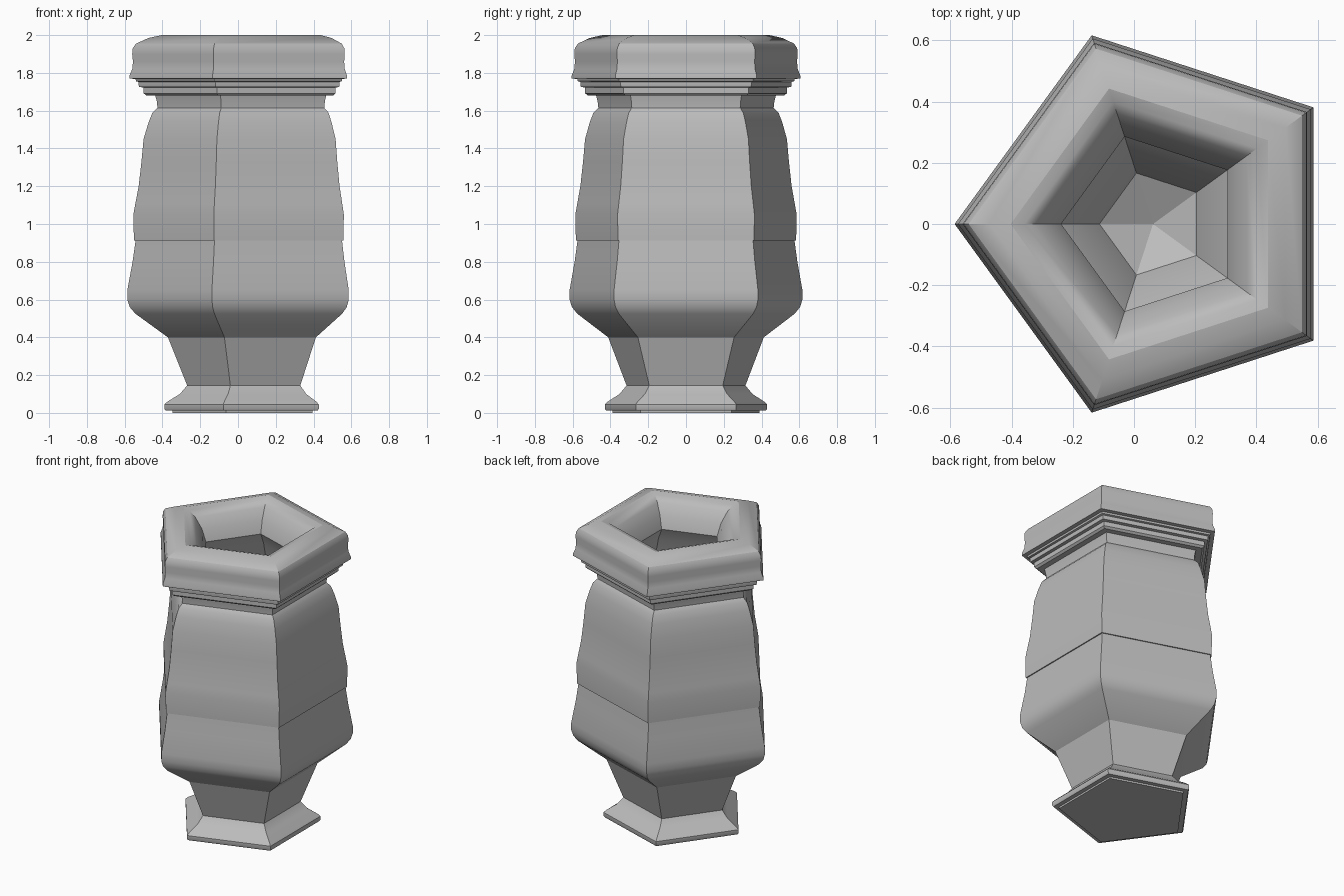
import bpy, bmesh, math

SIDES = 5
AXIS_X = 0.062   # offset that centres the five-sided footprint

stone = bpy.data.materials.new("grey_stone")
stone.diffuse_color = (0.5, 0.5, 0.5, 1)


def pentagon_lathe(name, profile):
    """Sweep (corner radius, height) points round five sides, a corner on -x."""
    bm = bmesh.new()
    rings = []
    for r, z in profile:
        if r == 0:
            rings.append([bm.verts.new((AXIS_X, 0, z))] * SIDES)
            continue
        angles = [math.pi + i * math.tau / SIDES for i in range(SIDES)]
        rings.append([bm.verts.new((AXIS_X + r * math.cos(a), r * math.sin(a), z))
                      for a in angles])
    for low, high in zip(rings, rings[1:]):
        for i in range(SIDES):
            j = (i + 1) % SIDES
            corners = dict.fromkeys((low[i], low[j], high[j], high[i]))
            bm.faces.new(list(corners))
    mesh = bpy.data.meshes.new(name)
    bm.to_mesh(mesh)
    bm.free()
    obj = bpy.data.objects.new(name, mesh)
    bpy.context.collection.objects.link(obj)
    mesh.materials.append(stone)
    bpy.ops.object.select_all(action='DESELECT')
    obj.select_set(True)
    bpy.context.view_layer.objects.active = obj
    bpy.ops.object.shade_smooth_by_angle(angle=math.radians(30))
    return obj


# Stepped foot with a closed underside
pentagon_lathe("foot", [
    (0, 0), (0.41, 0), (0.41, 0.012), (0.445, 0.012), (0.452, 0.022),
    (0.452, 0.045), (0.435, 0.06), (0.37, 0.10), (0.331, 0.145)])

# Flared stem and lower belly
pentagon_lathe("lower_body", [
    (0.331, 0.145), (0.361, 0.22), (0.433, 0.40), (0.605, 0.525),
    (0.635, 0.56), (0.648, 0.60), (0.648, 0.65), (0.62, 0.80), (0.604, 0.912)])

# Upper body overlapping the belly with a small ledge
pentagon_lathe("upper_body", [
    (0.604, 0.912), (0.613, 0.912), (0.616, 1.05), (0.605, 1.11),
    (0.588, 1.20), (0.573, 1.33), (0.562, 1.45), (0.535, 1.54),
    (0.515, 1.59), (0.488, 1.615)])

# Neck and stepped collar
pentagon_lathe("neck", [(0.488, 1.615), (0.492, 1.65), (0.50, 1.68)])
pentagon_lathe("collar", [
    (0.50, 1.68), (0.546, 1.68), (0.562, 1.692), (0.562, 1.722),
    (0.585, 1.726), (0.588, 1.735), (0.588, 1.752), (0.602, 1.756),
    (0.605, 1.768), (0.637, 1.77)])

# Rounded rim, rolling over to the throat
pentagon_lathe("rim", [
    (0.637, 1.77), (0.637, 1.785), (0.622, 1.82), (0.618, 1.86),
    (0.622, 1.90), (0.619, 1.93), (0.602, 1.955), (0.535, 1.985),
    (0.465, 2.0), (0.42, 1.988), (0.38, 1.955), (0.33, 1.89), (0.30, 1.81)])

# Hollow inside, following the outer body down to a shallow floor
pentagon_lathe("inner_wall", [
    (0.30, 1.81), (0.36, 1.72), (0.40, 1.62), (0.46, 1.48), (0.49, 1.20),
    (0.51, 0.90), (0.52, 0.65), (0.30, 0.45), (0.175, 0.20), (0, 0.12)])
